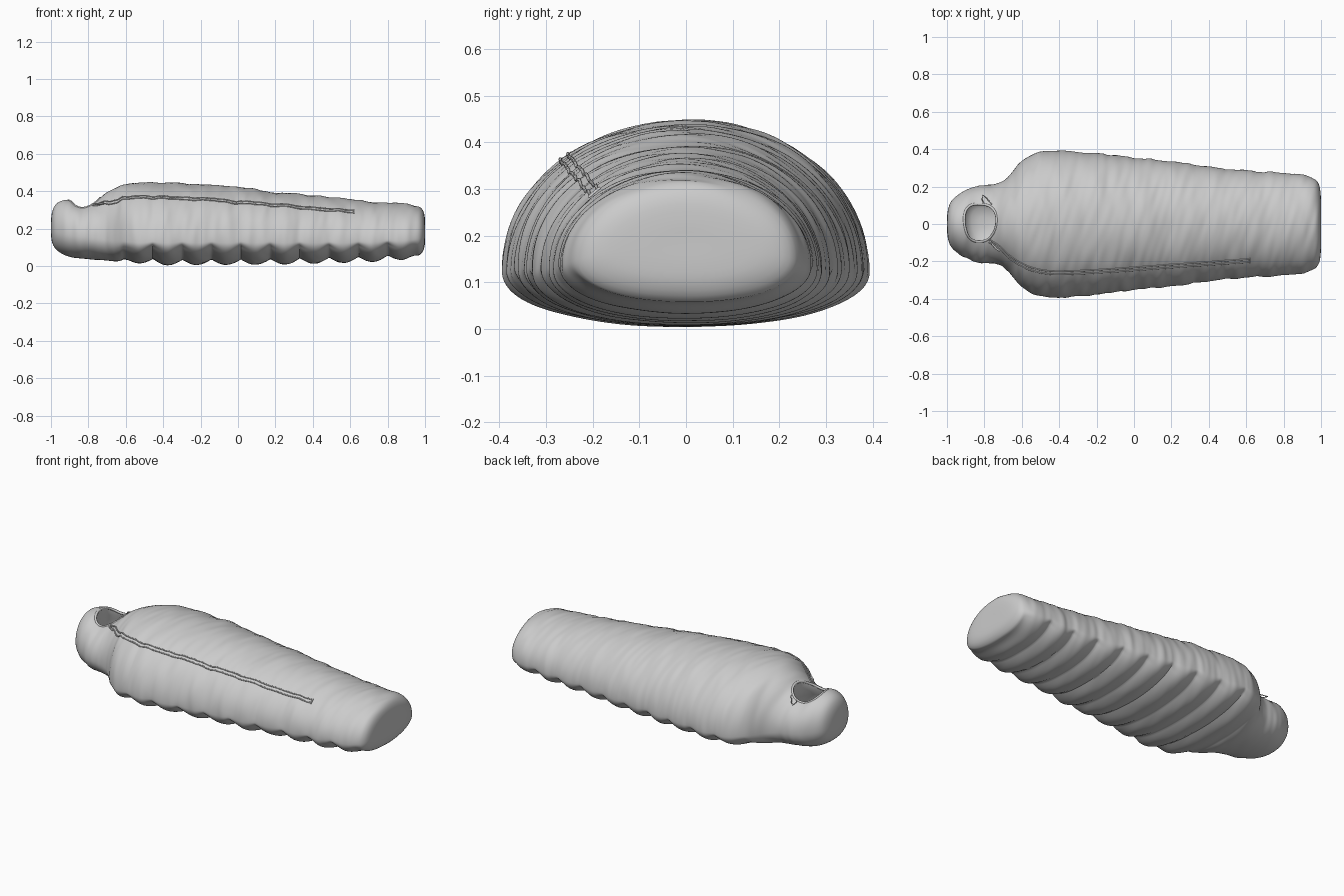
import bpy, bmesh
from math import sin, cos, pi, copysign
from mathutils import Vector, noise
from mathutils.bvhtree import BVHTree

if "Cube" in bpy.data.objects:
    bpy.data.objects.remove(bpy.data.objects["Cube"])

SEG, STEPS = 112, 10
# Stations along the bag: x, half width, top z, widest z, bottom z
STATIONS = [
    (-1.0, .015, .22, .205, .19), (-.997, .065, .275, .2, .14), (-.982, .115, .318, .19, .10),
    (-.95, .15, .345, .18, .07), (-.90, .182, .352, .17, .05), (-.83, .205, .333, .16, .04),
    (-.75, .213, .36, .15, .033), (-.70, .23, .398, .14, .03), (-.65, .28, .42, .135, .025),
    (-.60, .34, .436, .13, .02), (-.50, .388, .449, .125, .012), (-.38, .394, .446, .125, .004),
    (-.2, .38, .44, .125, .006), (0, .353, .423, .125, .006), (.2, .337, .395, .125, .008),
    (.4, .308, .378, .125, .013), (.6, .287, .356, .125, .018), (.75, .279, .342, .13, .024),
    (.86, .272, .335, .135, .032), (.93, .258, .328, .14, .045), (.975, .235, .312, .15, .062),
    (.995, .19, .28, .165, .095), (1.0, .11, .235, .175, .135), (1.0, .02, .2, .185, .175)]


def catmull(pts, steps):
    """Smooth list of tuples through the given points."""
    out = []
    for i in range(len(pts) - 1):
        a, b, c, d = (Vector(pts[min(max(k, 0), len(pts) - 1)]) for k in (i - 1, i, i + 1, i + 2))
        n = max(3, min(30, int((c[0] - b[0]) / .008))) if steps is None else steps
        for s in range(n):
            t = s / n
            out.append(b + (c - a) * (t / 2) + (a * 2 - b * 5 + c * 4 - d) * (t * t / 2)
                       + (b * 3 - a - c * 3 + d) * (t ** 3 / 2))
    out.append(Vector(pts[-1]))
    return out


def new_object(name, bm):
    me = bpy.data.meshes.new(name)
    bmesh.ops.recalc_face_normals(bm, faces=bm.faces)
    bm.to_mesh(me)
    ob = bpy.data.objects.new(name, me)
    bpy.context.collection.objects.link(ob)
    return ob


def loft(rings):
    """Skin closed rings of points and cap both ends."""
    bm = bmesh.new()
    vs = [[bm.verts.new(p) for p in r] for r in rings]
    n = len(vs[0])
    for a, b in zip(vs, vs[1:]):
        for i in range(n):
            bm.faces.new((a[i], a[(i + 1) % n], b[(i + 1) % n], b[i]))
    bm.faces.new(vs[0])
    bm.faces.new(vs[-1])
    bmesh.ops.recalc_face_normals(bm, faces=bm.faces)
    return bm


def tube(name, pts, radius, closed=False):
    cu = bpy.data.curves.new(name, 'CURVE')
    cu.dimensions = '3D'
    cu.bevel_depth, cu.bevel_resolution, cu.use_fill_caps = radius, 2, True
    sp = cu.splines.new('POLY')
    sp.points.add(len(pts) - 1)
    for p, co in zip(sp.points, pts):
        p.co = (*co, 1)
    sp.use_cyclic_u = closed
    ob = bpy.data.objects.new(name, cu)
    bpy.context.collection.objects.link(ob)
    return ob


# Padded bag shell: domed top, flatter underside with quilted baffles
def section(st):
    x, w, zt, zc, zb = st
    ring = []
    fade = min(1, max(0, (x + .66) / .1)) * min(1, max(0, (.97 - x) / .08))
    groove = (1 - abs(sin(pi * (x + .455) / .157))) * fade
    for i in range(SEG):
        a = 2 * pi * i / SEG
        c, s = cos(a), sin(a)
        e = 1 if s >= 0 else .92
        y = w * copysign(abs(c) ** e, c)
        h = (zt - zc) if s >= 0 else (zc - zb)
        z = zc + h * copysign(abs(s) ** e, s)
        under = max(0, min(1, .25 - s * 2))
        z += .03 * groove * under
        y *= 1 - .012 * groove
        # soft fabric creases, mostly crosswise
        k = min(1, w / .2)
        n1 = noise.noise(Vector((x * 13 + y * 3, y * 4, z * 4))) * .006
        n2 = noise.noise(Vector((x * 28 - y * 8, y * 5 + 7, z * 6))) * .004
        d = (n1 + n2) * k
        ring.append((x, y + d * c, max(0, z + d * s * (1 if s > 0 else .3))))
    return ring


shell_bm = loft([section(s) for s in catmull(STATIONS, None)])
tree = BVHTree.FromBMesh(shell_bm)
shell = new_object("bag_shell", shell_bm)


def on_top(x, y, lift=0):
    hit = tree.ray_cast(Vector((x, y, 2)), Vector((0, 0, -1)))
    return hit[0] + hit[1] * lift


# Face opening: hollow hood cavity cut from the shell
def outline(scale=1, shift=0, n=48):
    pts = []
    for i in range(n):
        a = 2 * pi * i / n
        r = 1 + .04 * sin(3 * a + .5)
        c, s = cos(a), sin(a)
        pts.append((-.823 + shift + .083 * scale * r * copysign(abs(c) ** .8, c),
                    .01 + .098 * scale * r * copysign(abs(s) ** .9, s)))
    return pts


levels = [(.6, 1, 0), (.33, 1, 0), (.29, 1.05, .0), (.26, 1.2, .005), (.21, 1.35, .015),
          (.16, 1.35, .02), (.12, 1.15, .02), (.095, .8, .02), (.088, .3, .02)]
cutter = new_object("opening_cutter", loft([[(x, y, z) for x, y in outline(s, d)] for z, s, d in levels]))
cutter.hide_render = True
mod = shell.modifiers.new("opening", 'BOOLEAN')
mod.operation, mod.solver, mod.object = 'DIFFERENCE', 'EXACT', cutter
bpy.context.view_layer.objects.active = shell
shell.select_set(True)
bpy.ops.object.modifier_apply(modifier="opening")
bpy.data.objects.remove(cutter)
bpy.ops.object.shade_smooth_by_angle(angle=.8)

# Rolled hem round the opening
tube("opening_hem", [on_top(x, y, -.003) for x, y in outline(1.03)], .007, True)

# Zip: two parallel rails along the front upper side
ZIP = [(-.775, -.09), (-.72, -.125), (-.66, -.18), (-.58, -.228), (-.48, -.256), (-.35, -.26),
       (-.1, -.247), (.2, -.225), (.62, -.195)]
path = catmull(ZIP, 12)
for side, off in (("upper", .008), ("lower", -.008)):
    tube("zip_rail_" + side, [on_top(p[0], p[1] + off, .001) for p in path], .0035)
tube("zip_stop", [on_top(.62, -.195 + o, .001) for o in (-.012, 0, .012)], .004)
tube("zip_pull", [on_top(-.76, -.1, .006), on_top(-.735, -.125, .009), on_top(-.715, -.14, .006)], .005)

# Drawcord loop and tail by the hood
tube("drawcord", [on_top(x, y, h) for x, y, h in
                  ((-.80, .105, 0), (-.812, .125, .012), (-.805, .145, .016), (-.79, .135, .012),
                   (-.775, .12, .008), (-.76, .105, .002))], .0025)
